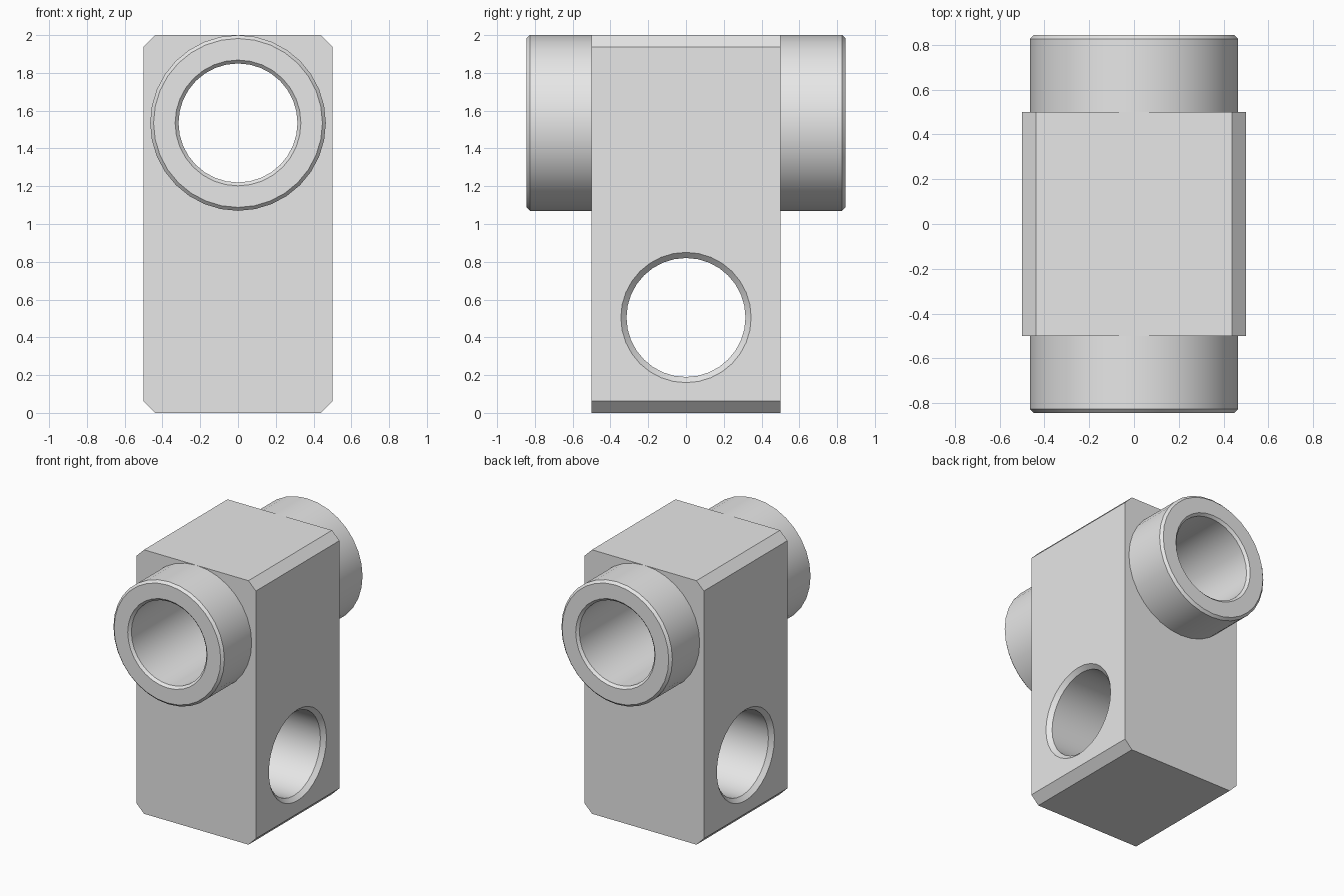
import bpy, bmesh, math

cube = bpy.data.objects.get("Cube")
if cube:
    bpy.data.objects.remove(cube, do_unlink=True)

grey = bpy.data.materials.new("light_grey")
grey.use_nodes = True
grey.diffuse_color = (0.8, 0.8, 0.8, 1)
grey.node_tree.nodes["Principled BSDF"].inputs["Base Color"].default_value = (0.8, 0.8, 0.8, 1)

HALF = 0.5        # half width of the block
CHAMFER = 0.062   # corner cut of the block
TUBE_Z, TUBE_R, TUBE_END = 1.535, 0.465, 0.845
HOLE_Z, BORE_R = 0.505, 0.315
EDGE = 0.018      # small bevel on the collar rims
FLARE = 0.03      # countersink of the cross hole


def finish(bm, name):
    bmesh.ops.recalc_face_normals(bm, faces=bm.faces)
    mesh = bpy.data.meshes.new(name)
    bm.to_mesh(mesh)
    bm.free()
    mesh.materials.append(grey)
    obj = bpy.data.objects.new(name, mesh)
    bpy.context.collection.objects.link(obj)
    return obj


def lathe(name, profile, z, axis="y", ring=False, sides=32):
    """Revolve (radius, distance) points about a horizontal axis at height z."""
    bm = bmesh.new()
    loops = []
    for r, d in profile:
        loop = []
        for i in range(sides):
            a = math.tau * i / sides
            u, h = r * math.cos(a), z + r * math.sin(a)
            loop.append(bm.verts.new((u, d, h) if axis == "y" else (d, u, h)))
        loops.append(loop)
    pairs = list(zip(loops, loops[1:]))
    if ring:
        pairs.append((loops[-1], loops[0]))
    else:
        bm.faces.new(loops[0])
        bm.faces.new(loops[-1])
    for a, b in pairs:
        for i in range(sides):
            j = (i + 1) % sides
            bm.faces.new((a[i], a[j], b[j], b[i]))
    return finish(bm, name)


def smooth(obj):
    bpy.ops.object.select_all(action="DESELECT")
    obj.select_set(True)
    bpy.context.view_layer.objects.active = obj
    bpy.ops.object.shade_smooth_by_angle(angle=math.radians(30))


# Block: chamfered outline extruded front to back
bm = bmesh.new()
i, t = HALF - CHAMFER, 2 - CHAMFER
outline = [(-i, 0), (i, 0), (HALF, CHAMFER), (HALF, t),
           (i, 2), (-i, 2), (-HALF, t), (-HALF, CHAMFER)]
face = bm.faces.new([bm.verts.new((x, -HALF, z)) for x, z in outline])
out = bmesh.ops.extrude_face_region(bm, geom=[face])["geom"]
bmesh.ops.translate(bm, vec=(0, 2 * HALF, 0),
                    verts=[v for v in out if isinstance(v, bmesh.types.BMVert)])
block = finish(bm, "block")

# Bores: straight through the collars, countersunk across the lower block
wide = BORE_R + 2 * FLARE
cutters = [
    lathe("tube_bore_cutter", [(BORE_R, -1), (BORE_R, 1)], TUBE_Z),
    lathe("cross_hole_cutter",
          [(wide, -HALF - FLARE), (BORE_R, -HALF + FLARE),
           (BORE_R, HALF - FLARE), (wide, HALF + FLARE)], HOLE_Z, "x"),
]
bpy.context.view_layer.objects.active = block
for cutter in cutters:
    cutter.hide_render = True
    mod = block.modifiers.new("bore", "BOOLEAN")
    mod.operation = "DIFFERENCE"
    mod.solver = "EXACT"
    mod.object = cutter
    bpy.ops.object.modifier_apply(modifier=mod.name)
for cutter in cutters:
    bpy.data.objects.remove(cutter, do_unlink=True)
smooth(block)

# Collars on the front and back
for name, s in (("front_collar", -1), ("back_collar", 1)):
    inner = TUBE_END - EDGE
    profile = [(BORE_R, HALF), (TUBE_R, HALF), (TUBE_R, inner),
               (TUBE_R - EDGE, TUBE_END), (BORE_R + EDGE, TUBE_END), (BORE_R, inner)]
    smooth(lathe(name, [(r, s * d) for r, d in profile], TUBE_Z, ring=True))
